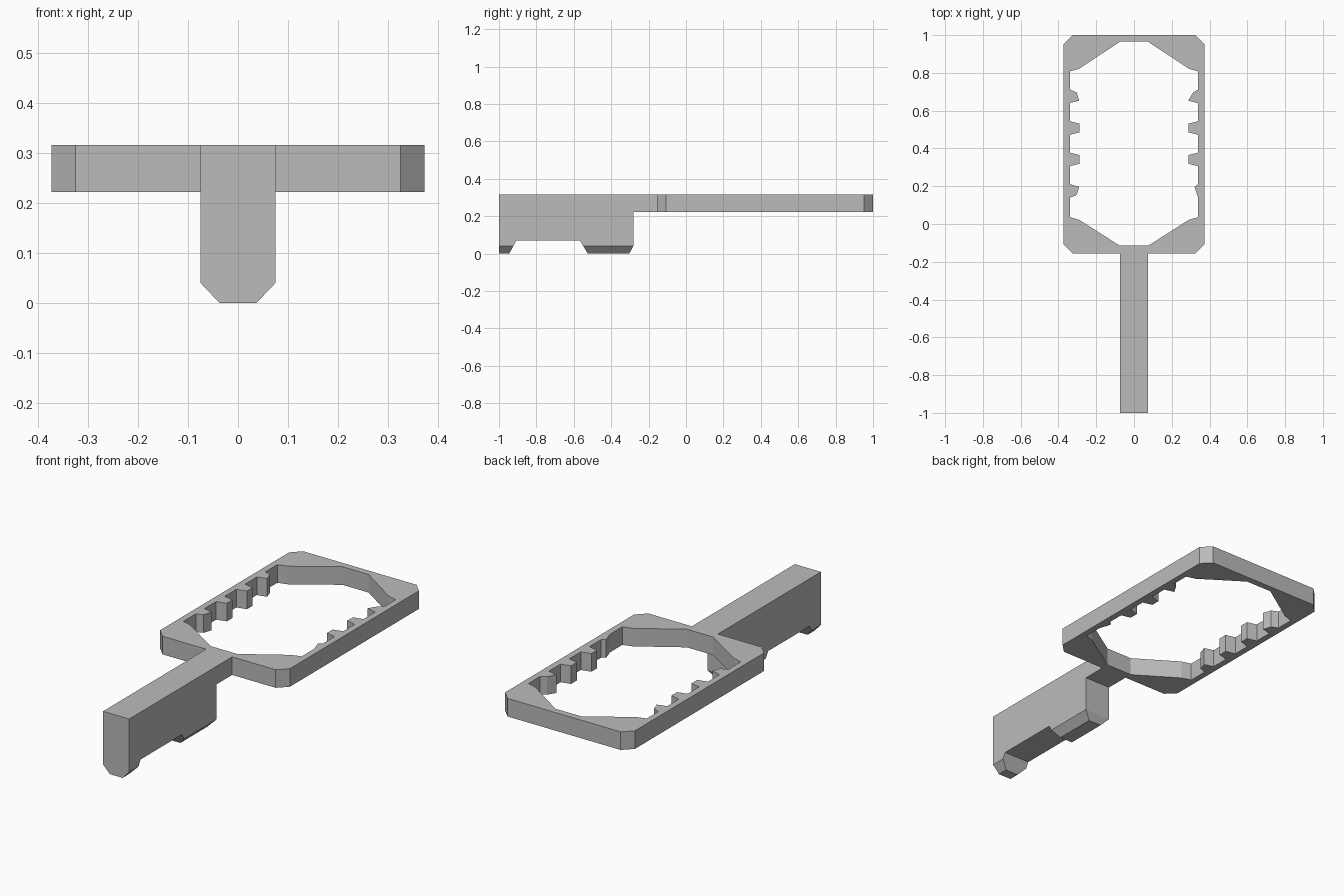
import bpy, bmesh
from mathutils import Vector

if "Cube" in bpy.data.objects:
    bpy.data.objects.remove(bpy.data.objects["Cube"])

TOP, UNDER = 0.316, 0.222
HALF_BAR = 0.075

grey = bpy.data.materials.new("plain grey")
grey.use_nodes = True
color = (0.5, 0.5, 0.5, 1)
grey.diffuse_color = color
grey.node_tree.nodes["Principled BSDF"].inputs["Base Color"].default_value = color


def prism(bm, loops, depth):
    """Fill closed outlines (later ones are holes) and extrude them."""
    edges = []
    for loop in loops:
        verts = [bm.verts.new(p) for p in loop]
        edges += [bm.edges.new((v, verts[i - 1])) for i, v in enumerate(verts)]
    bmesh.ops.triangle_fill(bm, edges=edges, use_beauty=True)
    extruded = bmesh.ops.extrude_face_region(bm, geom=bm.faces[:])["geom"]
    moved = [g for g in extruded if isinstance(g, bmesh.types.BMVert)]
    bmesh.ops.translate(bm, verts=moved, vec=depth)


def finish(bm, name):
    bmesh.ops.recalc_face_normals(bm, faces=bm.faces[:])
    bmesh.ops.dissolve_limit(bm, angle_limit=0.01, verts=bm.verts[:], edges=bm.edges[:])
    mesh = bpy.data.meshes.new(name)
    bm.to_mesh(mesh)
    bm.free()
    mesh.materials.append(grey)
    bpy.context.collection.objects.link(bpy.data.objects.new(name, mesh))


# Frame: chamfered rectangle with a toothed opening
w, back, front, c = 0.373, 1.0, -0.155, 0.048
outer = [(w - c, back), (w, back - c), (w, front + c), (w - c, front)]
outer += [(-x, y) for x, y in reversed(outer)]

inner = 0.34
corner_top = [(HALF_BAR, 0.965), (0.29, 0.822), (inner, 0.808)]
corner_bottom = [(inner, 0.037), (0.29, 0.022), (HALF_BAR, -0.115)]


def tooth(y, *tip):
    return [(inner, y + 0.036), *tip, (inner, y - 0.036)]


middle = []
for y in (0.508, 0.342):
    middle += tooth(y, (0.288, y + 0.023), (0.288, y - 0.023))
left_side = tooth(0.676, (0.312, 0.695), (0.287, 0.653)) + middle
left_side += tooth(0.175, (0.32, 0.198))
right_side = tooth(0.676, (0.304, 0.697), (0.29, 0.653)) + middle
right_side += tooth(0.175, (0.29, 0.197), (0.304, 0.153))

opening = corner_top + left_side + corner_bottom
opening += [(-x, y) for x, y in reversed(corner_top + right_side + corner_bottom)]

bm = bmesh.new()
prism(bm, [[(x, y, UNDER) for x, y in loop] for loop in (outer, opening)],
      (0, 0, TOP - UNDER))
finish(bm, "frame")

# Handle: side profile with two feet and a neck that meets the frame
profile = [(-1, TOP), (-1, 0), (-0.945, 0), (-0.907, 0.07), (-0.567, 0.07),
           (-0.525, 0), (-0.303, 0), (-0.282, 0.04), (-0.282, UNDER),
           (front, UNDER), (front, TOP)]
bm = bmesh.new()
prism(bm, [[(-HALF_BAR, y, z) for y, z in profile]], (2 * HALF_BAR, 0, 0))

# Chamfer the lower side edges of the feet
for side in (-1, 1):
    cut = bmesh.ops.bisect_plane(
        bm, geom=bm.verts[:] + bm.edges[:] + bm.faces[:], dist=1e-5,
        plane_co=(side * HALF_BAR, 0, 0.04),
        plane_no=Vector((side, 0, -0.95)), clear_outer=True)["geom_cut"]
    rim = [g for g in cut if isinstance(g, bmesh.types.BMEdge)]
    bmesh.ops.holes_fill(bm, edges=rim, sides=0)
finish(bm, "handle")
